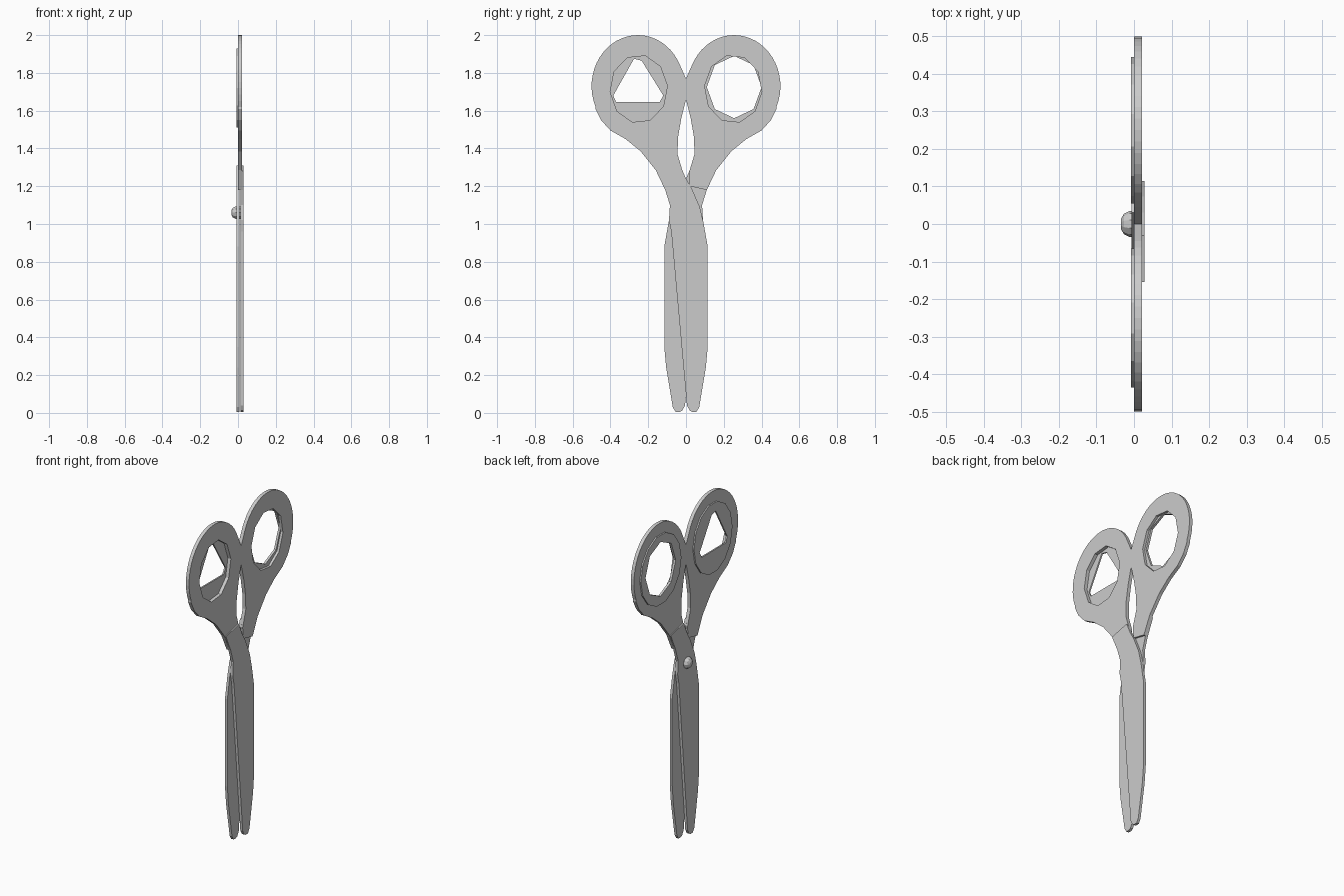
import bpy, bmesh
from math import sin, cos, radians, pi

cube = bpy.data.objects.get("Cube")
if cube:
    bpy.data.objects.remove(cube, do_unlink=True)

# One steel grey for everything
grey = bpy.data.materials.new("steel_grey")
grey.use_nodes = True
grey.diffuse_color = (0.6, 0.6, 0.6, 1)
grey.node_tree.nodes["Principled BSDF"].inputs["Base Color"].default_value = (0.6, 0.6, 0.6, 1)


def finish(bm, name):
    bmesh.ops.recalc_face_normals(bm, faces=bm.faces)
    mesh = bpy.data.meshes.new(name)
    bm.to_mesh(mesh)
    bm.free()
    mesh.materials.append(grey)
    obj = bpy.data.objects.new(name, mesh)
    bpy.context.collection.objects.link(obj)
    return obj


def plate(name, loops, x0, x1, flip=False):
    """Flat plate in the YZ plane; loops after the first are holes.
    flip turns it half round the middle of the thickness."""
    if flip:
        x0, x1 = MID * 2 - x1, MID * 2 - x0
    side = -1 if flip else 1
    bm = bmesh.new()
    for loop in loops:
        vs = [bm.verts.new((x0, side * y, z)) for y, z in loop]
        for a, b in zip(vs, vs[1:] + vs[:1]):
            bm.edges.new((a, b))
    bmesh.ops.triangle_fill(bm, edges=bm.edges[:], use_beauty=True, normal=(1, 0, 0))
    top = bmesh.ops.extrude_face_region(bm, geom=bm.faces[:])["geom"]
    moved = [v for v in top if isinstance(v, bmesh.types.BMVert)]
    bmesh.ops.translate(bm, verts=moved, vec=(x1 - x0, 0, 0))
    return finish(bm, name)


def oval(cy, cz, ry, rz, n, start=0, sweep=360):
    full = sweep == 360
    steps = n if full else n - 1
    return [(cy + ry * cos(radians(start + sweep * i / steps)),
             cz + rz * sin(radians(start + sweep * i / steps))) for i in range(n)]


MID = 0.0105

# Blade with its neck, from the tip up past the pivot
blade = [(0.005, 0.04), (0.02, 0.012), (0.035, 0.005), (0.055, 0.006), (0.07, 0.03),
         (0.105, 0.24), (0.115, 0.35), (0.115, 0.88), (0.092, 1.01), (0.073, 1.09),
         (0.03, 1.19), (0, 1.24), (-0.03, 1.31), (-0.155, 1.28), (-0.11, 1.18),
         (-0.085, 1.10), (-0.09, 1.02), (-0.078, 0.96)]

# Handle outline: neck, inner edge, round bow and outer edge
handle = [(-0.11, 1.18), (-0.02, 1.20), (-0.015, 1.27), (-0.045, 1.37), (-0.042, 1.46),
          (-0.025, 1.56), (0, 1.66), (0, 1.77)]
handle += oval(-0.255, 1.73, 0.245, 0.27, 26, 24, 180)
handle += [(-0.48, 1.61), (-0.45, 1.55), (-0.40, 1.495), (-0.32, 1.45),
           (-0.24, 1.385), (-0.16, 1.285)]
bow_hole = oval(-0.25, 1.715, 0.152, 0.18, 10, 5)

for flip, tag in ((False, "left"), (True, "right")):
    plate(tag + "_blade", [blade], 0.012, 0.028, flip)
    plate(tag + "_handle", [handle, bow_hole], 0.0, 0.021, flip)

# Raised grip rings on the screw side; one has a small three-sided opening
opening = [(-0.37, 1.645), (-0.14, 1.645), (-0.12, 1.68), (-0.235, 1.865),
           (-0.275, 1.875), (-0.385, 1.68)]
plate("thumb_ring", [oval(-0.25, 1.72, 0.185, 0.215, 14), opening], -0.008, 0.001)
plate("finger_ring", [oval(0.25, 1.72, 0.195, 0.215, 14),
                      oval(0.255, 1.725, 0.145, 0.165, 8)], -0.008, 0.006)

# Domed pivot screw, built as stacked rings
bm = bmesh.new()
rings = []
for x, r in ((0.02, 0.035), (-0.012, 0.035), (-0.027, 0.027), (-0.035, 0.013)):
    rings.append([bm.verts.new((x, r * cos(i * pi / 5), 1.06 + r * sin(i * pi / 5)))
                  for i in range(10)])
for a, b in zip(rings, rings[1:]):
    for i in range(10):
        j = (i + 1) % 10
        bm.faces.new((a[i], a[j], b[j], b[i]))
bm.faces.new(rings[0])
bm.faces.new(rings[-1])
finish(bm, "pivot_screw")
